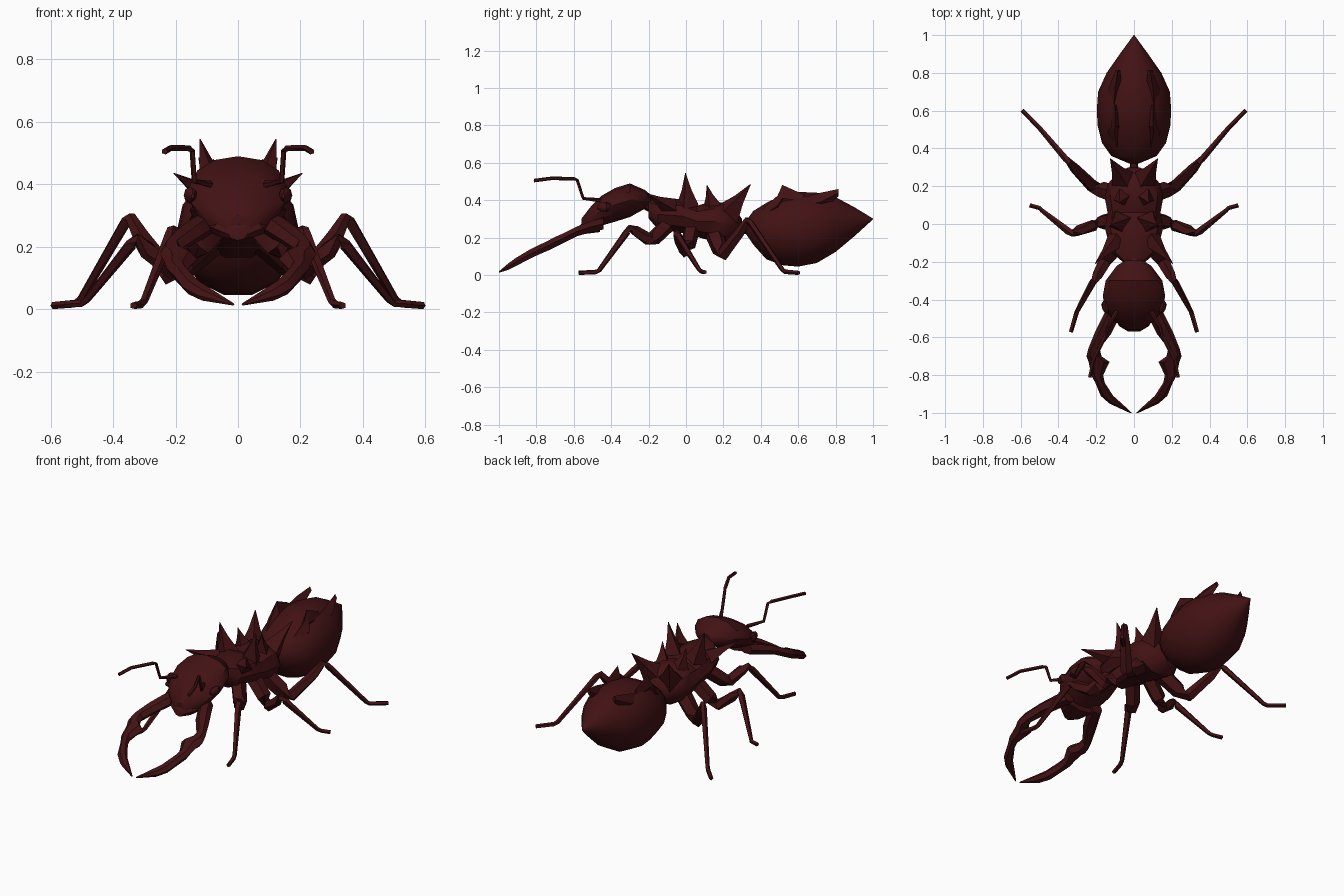
import bpy, bmesh, math
from mathutils import Vector

mat = bpy.data.materials.new("dark_red_shell")
mat.diffuse_color = (0.055, 0.006, 0.007, 1)


def skin(name, rings, mirror=False, angle=35):
    """Join equal rings of points into a closed skin."""
    bm = bmesh.new()
    loops = [[bm.verts.new(p) for p in r] for r in rings]
    n = len(loops[0])
    for a, b in zip(loops, loops[1:]):
        for i in range(n):
            j = (i + 1) % n
            bm.faces.new((a[i], a[j], b[j], b[i]))
    bm.faces.new(loops[0][::-1])
    bm.faces.new(loops[-1])
    bmesh.ops.recalc_face_normals(bm, faces=bm.faces)
    me = bpy.data.meshes.new(name)
    bm.to_mesh(me)
    bm.free()
    me.materials.append(mat)
    ob = bpy.data.objects.new(name, me)
    bpy.context.collection.objects.link(ob)
    if mirror:
        ob.modifiers.new("Mirror", 'MIRROR')
    bpy.ops.object.select_all(action='DESELECT')
    ob.select_set(True)
    bpy.context.view_layer.objects.active = ob
    bpy.ops.object.shade_smooth_by_angle(angle=math.radians(angle))
    return ob


def loft(name, sections, sides, mirror=False, angle=35):
    """Oval sections along y: (y, x centre, half width, z bottom, z top)."""
    rings = []
    for y, x, w, lo, hi in sections:
        rings.append([(x + w * math.cos(t), y, (lo + hi) / 2 + (hi - lo) / 2 * math.sin(t))
                      for t in (2 * math.pi * i / sides for i in range(sides))])
    return skin(name, rings, mirror, angle)


def limb(name, path, sides=5, angle=35):
    """Mirrored tapered tube through (x, y, z, radius) points."""
    pts = [Vector(p[:3]) for p in path]
    rings = []
    for i, p in enumerate(pts):
        t = (pts[min(i + 1, len(pts) - 1)] - pts[max(i - 1, 0)]).normalized()
        u = t.cross(Vector((0.9, -0.35, 0.2))).normalized()
        v = t.cross(u)
        r = path[i][3]
        rings.append([p + r * (u * math.cos(a) + v * math.sin(a))
                      for a in (2 * math.pi * k / sides for k in range(sides))])
    return skin(name, rings, True, angle)


def spike(name, base, tip, r):
    return limb(name, [(*base, r), (*[(a + b) / 2 for a, b in zip(base, tip)], r * 0.42), (*tip, 0.002)], 4, 25)


# body segments
loft("head", [(-0.19, 0, .04, .37, .43), (-0.22, 0, .09, .355, .455), (-0.30, 0, .15, .31, .49),
              (-0.38, 0, .165, .285, .465), (-0.45, 0, .155, .265, .425),
              (-0.51, 0, .11, .235, .365), (-0.56, 0, .04, .225, .30)], 12)
loft("neck", [(-0.24, 0, .05, .36, .43), (-0.13, 0, .06, .30, .39)], 8)
loft("thorax", [(-0.20, 0, .06, .30, .41), (-0.15, 0, .12, .24, .41), (-0.02, 0, .155, .22, .41),
                (0.06, 0, .14, .20, .375), (0.14, 0, .155, .175, .40), (0.21, 0, .14, .16, .39),
                (0.27, 0, .09, .19, .35), (0.30, 0, .03, .23, .30)], 10)
loft("waist", [(0.26, 0, .03, .21, .30), (0.32, 0, .02, .22, .28), (0.37, 0, .05, .2, .3)], 8)
loft("abdomen", [(0.32, 0, .025, .22, .29), (0.36, 0, .12, .16, .345), (0.43, 0, .17, .08, .39),
                 (0.52, 0, .192, .047, .435), (0.60, 0, .197, .04, .45), (0.70, 0, .19, .06, .445),
                 (0.80, 0, .145, .12, .42), (0.90, 0, .075, .205, .365), (1.0, 0, .002, .298, .302)], 14)

# abdomen ridge fins: low front, sharp peak, sloping back
loft("abdomen_front_fin", [(0.36, .08, .02, .25, .31), (0.49, .105, .035, .32, .425),
                           (0.515, .10, .02, .34, .482), (0.63, .10, .02, .36, .43)], 4, True, 25)
loft("abdomen_rear_fin", [(0.58, .11, .02, .34, .40), (0.72, .10, .035, .34, .44),
                          (0.815, .085, .012, .42, .46)], 4, True, 25)

# thorax spikes
spike("shoulder_spike", (.09, -.08, .36), (.205, -.21, .435), .055)
spike("middle_spike", (.075, .01, .37), (.122, -.003, .545), .065)
spike("small_back_spike", (.06, .14, .37), (.08, .112, .48), .05)
spike("rear_spike", (.05, .22, .32), (.125, .345, .485), .08)

# jaws, with an inner tooth
loft("jaw", [(-0.44, .10, .04, .24, .31), (-0.50, .125, .045, .225, .295), (-0.58, .165, .045, .205, .265),
             (-0.66, .212, .03, .165, .225), (-0.70, .212, .04, .145, .208),
             (-0.73, .185, .055, .13, .192), (-0.80, .195, .032, .10, .157),
             (-0.84, .18, .025, .08, .137), (-0.91, .143, .033, .045, .095),
             (-0.95, .098, .033, .025, .065), (-1.0, .017, .006, .012, .02)], 6, True, 30)
loft("mouth_plate", [(-0.46, 0, .12, .23, .32), (-0.54, 0, .08, .22, .30), (-0.57, 0, .03, .22, .26)], 8)

# eyes and antennae
loft("eye", [(-0.475, .145, .005, .355, .37), (-0.455, .148, .018, .34, .388),
             (-0.425, .154, .02, .338, .392), (-0.40, .152, .005, .355, .38)], 8, True)
limb("antenna", [(.09, -.46, .40, .012), (.14, -.55, .41, .009), (.146, -.582, .508, .009),
                 (.155, -.60, .515, .010), (.215, -.72, .517, .010), (.235, -.812, .505, .010)], 5)

# legs: hip, thigh, knee, shin, foot
limb("front_leg", [(.07, -.10, .27, .045), (.13, -.17, .20, .042), (.155, -.20, .19, .035),
                   (.19, -.27, .235, .03), (.212, -.30, .25, .02), (.22, -.315, .232, .02),
                   (.302, -.465, .025, .013), (.31, -.485, .016, .013), (.335, -.572, .012, .012)])
limb("middle_leg", [(.08, .03, .25, .045), (.17, .01, .16, .042), (.21, -.005, .125, .032),
                    (.29, -.035, .19, .03), (.325, -.05, .225, .02), (.345, -.04, .205, .02),
                    (.485, .07, .03, .012), (.50, .085, .018, .012), (.552, .10, .016, .012)])
limb("rear_leg", [(.08, .15, .22, .05), (.17, .18, .14, .045), (.22, .20, .11, .035),
                  (.31, .29, .23, .028), (.345, .33, .295, .018), (.36, .345, .28, .018),
                  (.505, .515, .03, .013), (.52, .53, .018, .013), (.592, .602, .012, .012)])
